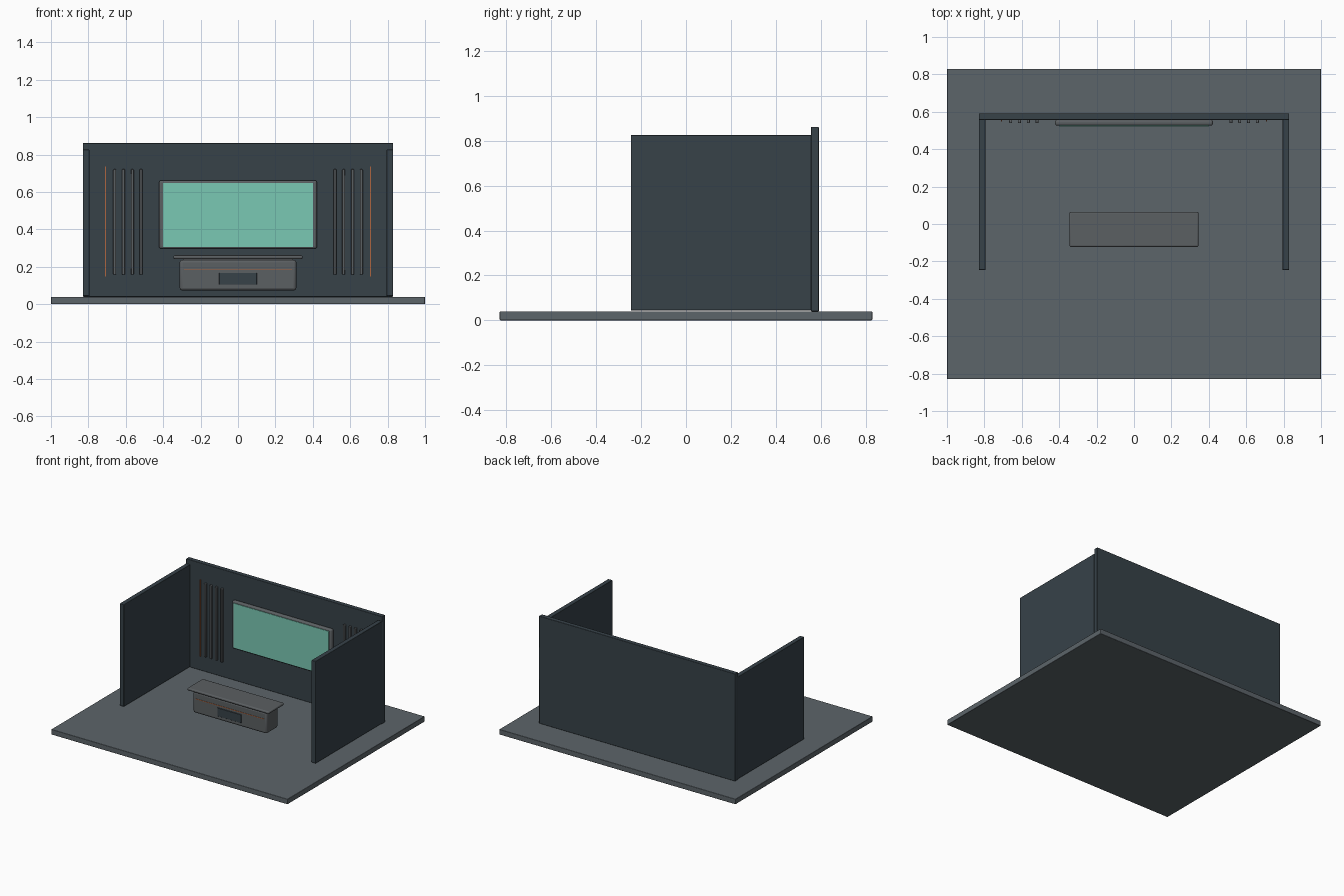
import bpy

cube = bpy.data.objects.get("Cube")
if cube:
    bpy.data.objects.remove(cube, do_unlink=True)


def material(name, rgb):
    m = bpy.data.materials.new(name)
    m.use_nodes = True
    m.diffuse_color = (*rgb, 1)
    m.node_tree.nodes["Principled BSDF"].inputs["Base Color"].default_value = (*rgb, 1)
    return m


SLATE = material("dark slate", (0.038, 0.054, 0.066))
FLOOR = material("floor grey", (0.107, 0.128, 0.142))
METAL = material("metal grey", (0.105, 0.115, 0.122))
GLASS = material("screen mint", (0.195, 0.58, 0.455))
COPPER = material("copper", (0.42, 0.13, 0.05))


def box(name, x, y, z, mat, bevel=0.0, segments=2):
    """Box from (min, max) pairs, with an optional rounded edge."""
    bpy.ops.mesh.primitive_cube_add(size=1, location=[sum(p) / 2 for p in (x, y, z)])
    ob = bpy.context.object
    ob.name = name
    ob.scale = [p[1] - p[0] for p in (x, y, z)]
    bpy.ops.object.transform_apply(location=False, rotation=False, scale=True)
    ob.data.materials.append(mat)
    if bevel:
        mod = ob.modifiers.new("rounded edges", "BEVEL")
        mod.width = bevel
        mod.segments = segments
        bpy.ops.object.shade_smooth_by_angle()
    return ob


# Floor and back wall
box("floor", (-1, 1), (-0.83, 0.83), (0, 0.04), FLOOR, 0.003)
box("back_wall", (-0.83, 0.83), (0.557, 0.592), (0.04, 0.862), SLATE, 0.003)

# Screen with a rounded frame
box("screen_frame", (-0.422, 0.422), (0.526, 0.557), (0.297, 0.662), METAL, 0.011, 3)
box("screen", (-0.402, 0.402), (0.522, 0.528), (0.307, 0.648), GLASS)

# Side walls, wall fins and copper strips, mirrored left and right
for side, sign in (("left", 1), ("right", -1)):
    def span(centre, width):
        return (sign * centre - width / 2, sign * centre + width / 2)

    box(f"{side}_wall", span(0.812, 0.035), (-0.246, 0.558), (0.044, 0.826), SLATE, 0.003)
    for i in range(4):
        box(f"{side}_fin_{i + 1}", span(0.518 + i * 0.047, 0.016),
            (0.539, 0.558), (0.158, 0.722), METAL, 0.004)
    box(f"{side}_copper_strip", span(0.708, 0.007), (0.549, 0.558), (0.148, 0.736), COPPER)

# Reception desk
box("desk_body", (-0.312, 0.312), (-0.1, 0.04), (0.074, 0.237), METAL, 0.014, 3)
box("desk_top", (-0.345, 0.345), (-0.122, 0.065), (0.242, 0.262), METAL, 0.008, 3)
box("desk_neck", (-0.295, 0.295), (-0.083, 0.024), (0.23, 0.248), METAL)
box("desk_strip", (-0.29, 0.29), (-0.102, -0.096), (0.182, 0.187), COPPER)
box("desk_panel", (-0.101, 0.101), (-0.106, -0.098), (0.105, 0.168), SLATE, 0.002)
